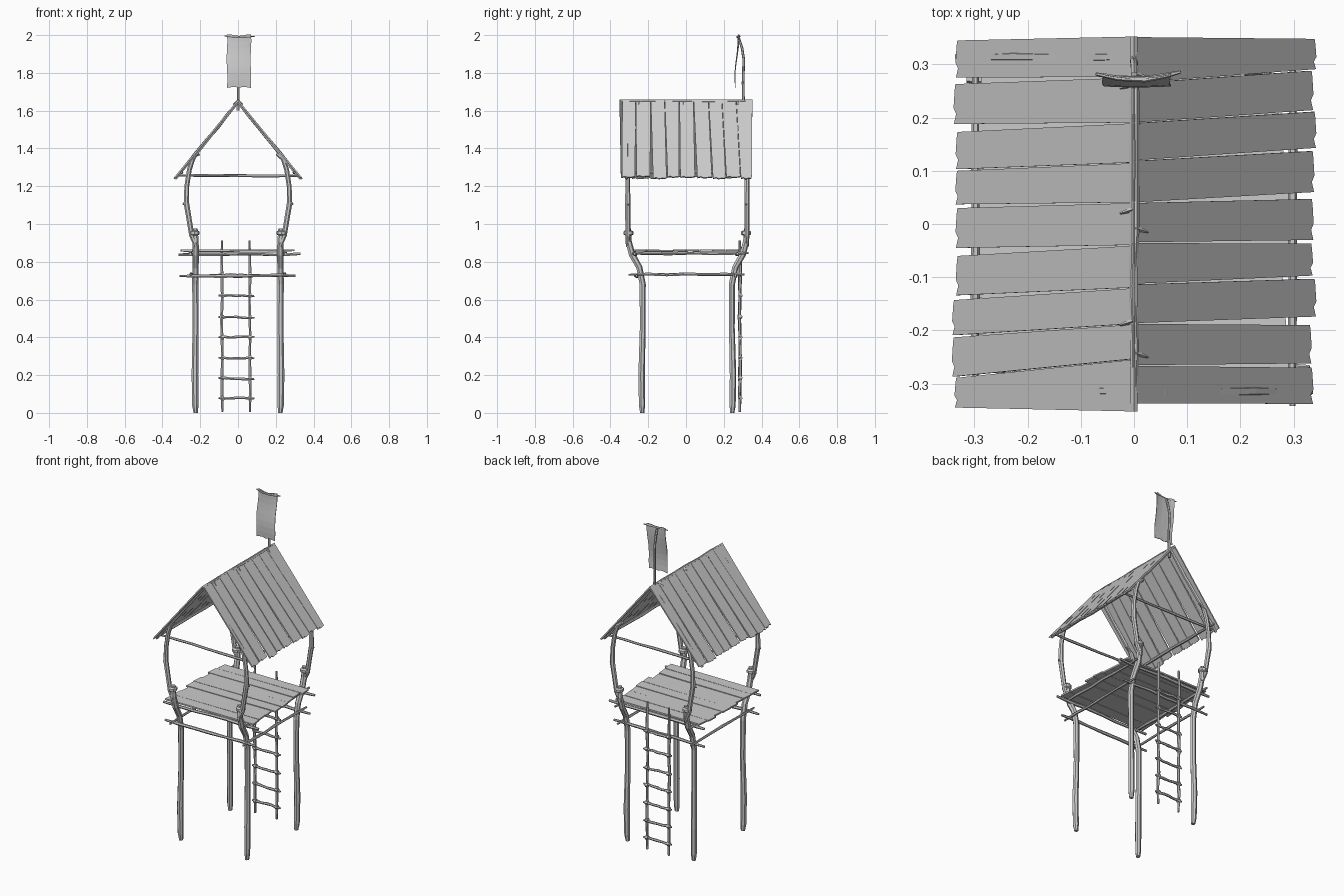
import bpy, bmesh, math, random
from mathutils import Vector

rng = random.Random(7)


def finish(name, bm):
    bmesh.ops.recalc_face_normals(bm, faces=bm.faces)
    me = bpy.data.meshes.new(name)
    bm.to_mesh(me)
    bm.free()
    ob = bpy.data.objects.new(name, me)
    bpy.context.collection.objects.link(ob)
    return ob


def stick(name, pts, radii, sides=6):
    """Flat-faced tube through points, one radius per point."""
    pts = [Vector(p) for p in pts]
    if not isinstance(radii, (list, tuple)):
        radii = [radii] * len(pts)
    bm = bmesh.new()
    rings = []
    for i, p in enumerate(pts):
        t = (pts[min(i + 1, len(pts) - 1)] - pts[max(i - 1, 0)]).normalized()
        ref = Vector((1, 0, 0)) if abs(t.z) > 0.75 else Vector((0, 0, 1))
        a = t.cross(ref).normalized()
        b = t.cross(a)
        rings.append([bm.verts.new(p + radii[i] * (a * math.cos(k * math.tau / sides) +
                                                   b * math.sin(k * math.tau / sides)))
                      for k in range(sides)])
    for r, s in zip(rings, rings[1:]):
        for k in range(sides):
            j = (k + 1) % sides
            bm.faces.new((r[k], r[j], s[j], s[k]))
    bm.faces.new(rings[0])
    bm.faces.new(rings[-1])
    return finish(name, bm)


def branch(name, a, b, r, n=6, wob=0.004):
    """Slightly crooked straight stick, tapering at its ends."""
    a, b = Vector(a), Vector(b)
    pts, rad = [], []
    for i in range(n + 1):
        w = 0 if i in (0, n) else wob
        pts.append(a.lerp(b, i / n) + Vector([rng.uniform(-w, w) for _ in range(3)]))
        rad.append(r * (0.7 if i in (0, n) else rng.uniform(0.85, 1.15)))
    return stick(name, pts, rad)


def plank(name, outline, offset):
    """Thin board: outline of 3D points extruded by offset."""
    bm = bmesh.new()
    f = bm.faces.new([bm.verts.new(p) for p in outline])
    ret = bmesh.ops.extrude_face_region(bm, geom=[f])
    bmesh.ops.translate(bm, vec=offset,
                        verts=[v for v in ret["geom"] if isinstance(v, bmesh.types.BMVert)])
    return finish(name, bm)


# Corner legs, curved upper posts, bindings and twig stubs
for sx in (-1, 1):
    for sy, foot, top in ((-1, 0.236, 0.305), (1, 0.248, 0.318)):
        side = ("back" if sy > 0 else "front") + ("_right" if sx > 0 else "_left")
        path = [(0.224, foot - 0.004, 0), (0.226, foot - 0.002, 0.04), (0.228, foot, 0.2),
                (0.225, foot - 0.006, 0.45), (0.226, foot - 0.006, 0.68),
                (0.225, foot + 0.012, 0.77), (0.224, top - 0.018, 0.84),
                (0.225, top, 0.91), (0.226, top, 0.975)]
        stick("leg_" + side, [(sx * x, sy * y, z) for x, y, z in path],
              [0.012, 0.017, 0.018, 0.016, 0.017, 0.017, 0.018, 0.017, 0.013], 7)
        post = [(0.222, 0.88), (0.245, 0.94), (0.258, 1.02), (0.273, 1.11), (0.271, 1.20),
                (0.257, 1.29), (0.238, 1.345), (0.205, 1.372)]
        stick("post_" + side, [(sx * x, sy * (top + 0.004), z) for x, z in post],
              [0.010, 0.014, 0.014, 0.015, 0.013, 0.013, 0.012, 0.009], 7)
        stick("binding_" + side, [(sx * 0.231, sy * top, z) for z in (0.94, 0.945, 0.96, 0.965)],
              [0.018, 0.027, 0.027, 0.018], 8)
        stick("twig_" + side, [(sx * 0.27, sy * top, 1.10), (sx * 0.293, sy * top, 1.108)],
              [0.009, 0.004], 5)

# Platform frame: upper and lower sticks in both directions
for s in (-1, 1):
    branch("platform_beam", (-0.315, s * 0.272, 0.838), (0.33, s * 0.272, 0.842), 0.010)
    branch("platform_side_beam", (s * 0.252, -0.285, 0.844), (s * 0.252, 0.33, 0.846), 0.009)
    branch("lower_beam", (-0.31, s * 0.262, 0.724), (0.305, s * 0.262, 0.726), 0.009)
    branch("lower_side_beam", (s * 0.248, -0.305, 0.731), (s * 0.248, 0.31, 0.733), 0.008)

# Platform planks
edges = [-0.28 + 0.56 * i / 8 for i in range(9)]
for y0, y1 in zip(edges, edges[1:]):
    xa, xb = -0.295 + rng.uniform(-0.012, 0.012), 0.29 + rng.uniform(-0.012, 0.012)
    z = 0.853 + rng.uniform(-0.002, 0.002)
    plank("floor_plank", [(xa, y0 + 0.001, z), (xb, y0 + 0.003, z + 0.002),
                          (xb - 0.006, y1 - 0.001, z + 0.002), (xa + 0.005, y1, z)], (0, 0, 0.009))

# Roof planks: (lower y, upper y) along the eave, and shared edges along the ridge
roof = {
    -1: ([(-.345, -.289), (-.287, -.213), (-.209, -.143), (-.134, -.06), (-.045, .03),
          (.037, .10), (.103, .173), (.188, .263), (.275, .345)],
         [-.353, -.254, -.188, -.12, -.04, .04, .115, .19, .276, .353]),
    1: ([(-.338, -.27), (-.262, -.19), (-.174, -.103), (-.097, -.037), (-.03, .047),
         (.06, .137), (.143, .211), (.214, .288), (.291, .348)],
        [-.338, -.266, -.187, -.113, -.035, .04, .119, .19, .265, .352]),
}
for s, (eave, ridge) in roof.items():
    for i, (a, b) in enumerate(eave):
        def at(t, y):
            return (s * 0.338 * t, y, 1.659 - 0.412 * t)
        e = 1 + rng.uniform(-0.018, 0.015)
        c, d = ridge[i] + 0.0007, ridge[i + 1] - 0.0007
        w = b - a
        plank("roof_plank", [at(0, c), at(e, a), at(e - 0.012, a + 0.25 * w),
                             at(e + 0.002, a + 0.4 * w), at(e - 0.004, b - 0.15 * w),
                             at(e - 0.008, b), at(0, d)],
              (-s * 0.0062, 0, -0.005))

# Roof frame: rafters, ties, eave poles and ridge pole
for sy in (-1, 1):
    y = sy * 0.315
    for sx in (-1, 1):
        branch("rafter", (sx * 0.332, y, 1.238), (-sx * 0.002, y, 1.648), 0.010, wob=0.002)
    branch("roof_tie", (-0.315, sy * 0.298, 1.257), (0.325, sy * 0.298, 1.255), 0.008, wob=0.002)
for sx in (-1, 1):
    branch("eave_pole", (sx * 0.298, -0.342, 1.272), (sx * 0.298, 0.335, 1.272), 0.008, wob=0.002)
branch("ridge_pole", (0, -0.348, 1.65), (0, 0.352, 1.65), 0.009, wob=0.002)
for sx, y in ((-1, .255), (1, .275), (-1, .02), (1, -.015), (-1, -.19), (1, -.25)):
    stick("ridge_peg", [(0, y + 0.008, 1.655), (sx * 0.026, y, 1.634)], [0.006, 0.002], 4)

# Ladder with lashed rungs
for x in (-0.083, 0.063):
    branch("ladder_rail", (x, 0.285, 0.006), (x - 0.002, 0.285, 0.912), 0.0085, n=9, wob=0.003)
for z in (0.078, 0.185, 0.292, 0.4, 0.508, 0.622, 0.733):
    branch("ladder_rung", (-0.103, 0.288, z), (0.086, 0.288, z + rng.uniform(-.006, .006)),
           0.0075, wob=0.003)
    for x in (-0.083, 0.063):
        stick("rung_lashing", [(x - 0.008, 0.287, z), (x + 0.008, 0.287, z)], 0.013)

# Flag pole, crossbar and hanging cloth
stick("flag_pole", [(0, 0.305, 1.60), (0.001, 0.302, 1.75), (-0.001, 0.306, 1.87),
                    (0, 0.297, 1.93), (0, 0.280, 1.985)],
      [0.008, 0.007, 0.007, 0.007, 0.006])
stick("flag_crossbar", [(-0.072, 0.282, 1.996), (-0.03, 0.274, 1.990), (0.02, 0.272, 1.990),
                        (0.06, 0.279, 1.991), (0.088, 0.286, 1.994)],
      [0.003, 0.005, 0.006, 0.005, 0.003])
bm = bmesh.new()
bmesh.ops.create_grid(bm, x_segments=6, y_segments=8, size=0.5)
for v in bm.verts:
    u, h = v.co.x, v.co.y + 0.5
    v.co = (0.005 + 0.126 * u + 0.002 * math.sin(9 * h),
            0.263 + 0.012 * h * h + 0.03 * (u * u) * h - 0.004 * math.sin(6 * h),
            1.724 + 0.276 * h - 0.004 * math.cos(14 * u) * (1 - h) - 0.004 * h * math.cos(7 * u))
flag = finish("flag_cloth", bm)
thick = flag.modifiers.new("thickness", "SOLIDIFY")
thick.thickness = 0.003
